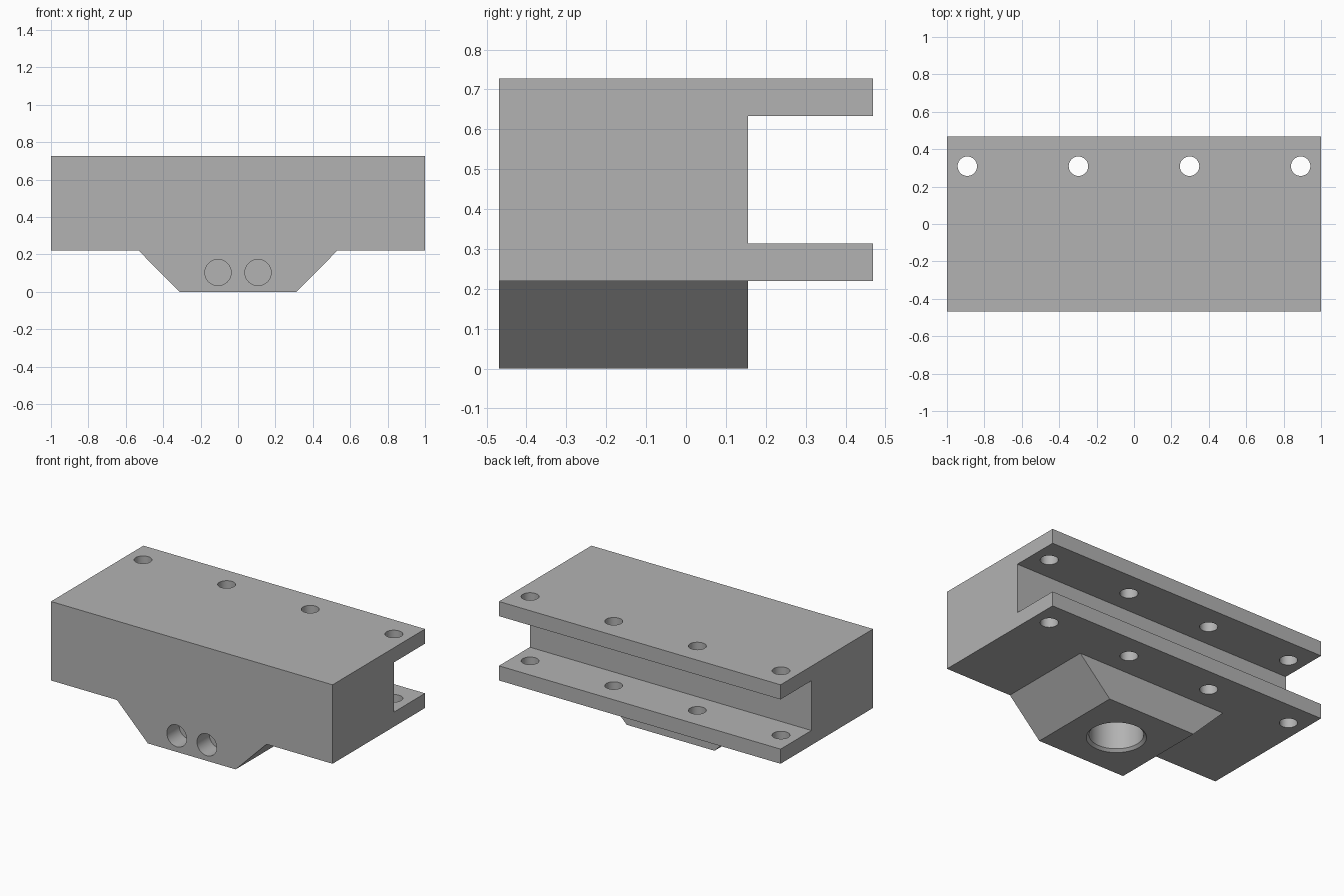
import bpy
import bmesh
from math import radians
from mathutils import Matrix

if "Cube" in bpy.data.objects:
    bpy.data.objects.remove(bpy.data.objects["Cube"], do_unlink=True)

metal = bpy.data.materials.new("plain grey metal")
metal.use_nodes = True
GREY = (0.45, 0.45, 0.45, 1)
metal.diffuse_color = GREY
metal.node_tree.nodes["Principled BSDF"].inputs["Base Color"].default_value = GREY


def add_object(name, bm):
    bmesh.ops.recalc_face_normals(bm, faces=bm.faces)
    mesh = bpy.data.meshes.new(name)
    bm.to_mesh(mesh)
    bm.free()
    mesh.materials.append(metal)
    obj = bpy.data.objects.new(name, mesh)
    bpy.context.collection.objects.link(obj)
    return obj


def extrude(name, profile, offset):
    bm = bmesh.new()
    face = bm.faces.new([bm.verts.new(p) for p in profile])
    moved = bmesh.ops.extrude_face_region(bm, geom=[face])["geom"]
    verts = [v for v in moved if isinstance(v, bmesh.types.BMVert)]
    bmesh.ops.translate(bm, verts=verts, vec=offset)
    return add_object(name, bm)


def cylinder(name, centre, r1, r2, depth, rotation=Matrix()):
    bm = bmesh.new()
    bmesh.ops.create_cone(bm, cap_ends=True, segments=64, radius1=r1, radius2=r2,
                          depth=depth, matrix=Matrix.Translation(centre) @ rotation)
    return add_object(name, bm)


def combine(target, tool, operation):
    mod = target.modifiers.new(operation.lower(), "BOOLEAN")
    mod.operation = operation
    mod.solver = "EXACT"
    mod.object = tool
    bpy.context.view_layer.objects.active = target
    bpy.ops.object.modifier_apply(modifier=mod.name)
    bpy.data.objects.remove(tool, do_unlink=True)


FRONT, WALL, BACK = -0.469, 0.156, 0.469
BASE, TOP, THICK = 0.22, 0.727, 0.094

# Channel body: solid block with two flanges at the back
section = [(FRONT, BASE), (BACK, BASE), (BACK, BASE + THICK), (WALL, BASE + THICK),
           (WALL, TOP - THICK), (BACK, TOP - THICK), (BACK, TOP), (FRONT, TOP)]
body = extrude("mounting_block", [(-1, y, z) for y, z in section], (2, 0, 0))

# Tapered boss underneath
taper = [(-0.312, 0), (0.312, 0), (0.531, BASE), (-0.531, BASE)]
boss = extrude("boss", [(x, FRONT, z) for x, z in taper], (0, WALL - FRONT, 0))
combine(body, boss, "UNION")

# Bolt holes through both flanges
for x in (-0.891, -0.297, 0.297, 0.891):
    combine(body, cylinder("bolt_hole", (x, 0.309, 0.5), 0.052, 0.052, 1), "DIFFERENCE")

# Blind holes in the front of the boss
for x in (-0.107, 0.107):
    hole = cylinder("front_hole", (x, FRONT, 0.103), 0.07, 0.07, 0.25,
                    Matrix.Rotation(radians(90), 4, "X"))
    combine(body, hole, "DIFFERENCE")

# Large blind bore with a chamfered mouth
bore_y = (FRONT + WALL) / 2
combine(body, cylinder("bore", (0, bore_y, 0.1), 0.156, 0.156, 0.5), "DIFFERENCE")
combine(body, cylinder("chamfer", (0, bore_y, 0), 0.188, 0.156, 0.032), "DIFFERENCE")

# Merge coplanar faces and keep hard edges
bm = bmesh.new()
bm.from_mesh(body.data)
bmesh.ops.dissolve_limit(bm, angle_limit=radians(0.5), verts=bm.verts, edges=bm.edges)
bm.to_mesh(body.data)
bm.free()
bpy.ops.object.select_all(action="DESELECT")
body.select_set(True)
bpy.context.view_layer.objects.active = body
bpy.ops.object.shade_smooth_by_angle(angle=radians(30))
